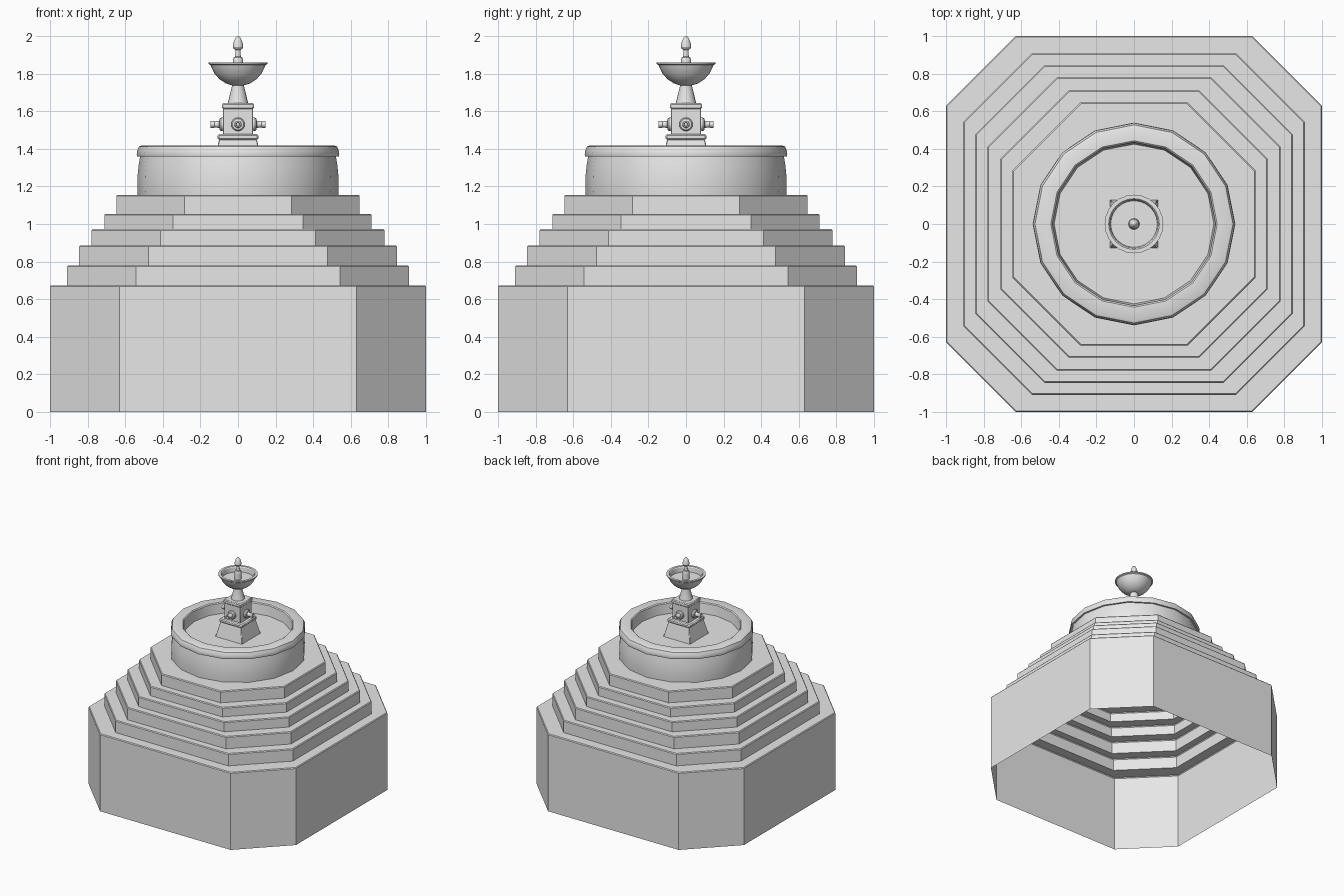
import bpy
import bmesh
from math import cos, sin, pi, radians
from mathutils import Matrix

cube = bpy.data.objects.get("Cube")
if cube:
    bpy.data.objects.remove(cube, do_unlink=True)

stone = bpy.data.materials.new("pale grey stone")
stone.use_nodes = True
GREY = (0.8, 0.8, 0.8, 1)
stone.diffuse_color = GREY
stone.node_tree.nodes["Principled BSDF"].inputs["Base Color"].default_value = GREY


def circle(r, z, n):
    return [(r * cos(2 * pi * i / n), r * sin(2 * pi * i / n), z) for i in range(n)]


def square(r, z):
    return [(r, -r, z), (r, r, z), (-r, r, z), (-r, -r, z)]


def octagon(a, c, z):
    """Half width a, half length c of the axis-facing sides."""
    quarter = [(a, -c), (a, c)]
    pts = []
    for _ in range(4):
        pts += [(x, y, z) for x, y in quarter]
        quarter = [(-y, x) for x, y in quarter]
    return pts


def loft(name, rings, bottom=True, top=True, bevel=0, matrix=None):
    """Skin a stack of matching rings, smooth across shallow angles."""
    bm = bmesh.new()
    rows = [[bm.verts.new(p) for p in ring] for ring in rings]
    n = len(rows[0])
    for low, high in zip(rows, rows[1:]):
        for i in range(n):
            j = (i + 1) % n
            bm.faces.new((low[i], low[j], high[j], high[i]))
    if bottom:
        bm.faces.new(rows[0][::-1])
    if top:
        bm.faces.new(rows[-1])
    mesh = bpy.data.meshes.new(name)
    bm.to_mesh(mesh)
    bm.free()
    mesh.materials.append(stone)
    obj = bpy.data.objects.new(name, mesh)
    bpy.context.collection.objects.link(obj)
    if matrix:
        mesh.transform(matrix)
    if bevel:
        mod = obj.modifiers.new("soft edges", "BEVEL")
        mod.width = bevel
        mod.segments = 1
    bpy.ops.object.select_all(action="DESELECT")
    obj.select_set(True)
    bpy.context.view_layer.objects.active = obj
    bpy.ops.object.shade_smooth_by_angle(angle=radians(30))
    return obj


def turned(name, profile, n, **kw):
    return loft(name, [circle(r, z, n) for r, z in profile], **kw)


# Stepped octagonal base, a hollow shell open underneath
steps = [(1.0, 0.63, 0.674), (0.909, 0.543, 0.78), (0.845, 0.475, 0.886),
         (0.779, 0.412, 0.973), (0.711, 0.347, 1.054), (0.647, 0.284, 1.155)]
rings, floor = [], 0
for a, c, z in steps:
    rings += [octagon(a, c, floor), octagon(a, c, z - 0.007),
              octagon(a - 0.006, c - 0.0025, z)]
    floor = z
loft("stepped_base", rings, bottom=False)

# Round basin with an overhanging rim and a sunken floor
turned("basin", [(0.533, 1.15), (0.536, 1.2), (0.534, 1.26), (0.529, 1.31),
                 (0.521, 1.358), (0.536, 1.358), (0.539, 1.368), (0.536, 1.39),
                 (0.527, 1.412), (0.515, 1.417), (0.443, 1.417), (0.435, 1.41),
                 (0.425, 1.325)], 16)

# Square pedestal
loft("pedestal_foot", [square(0.13, 1.32), square(0.1, 1.452)], bevel=0.004)
loft("pedestal_plinth", [square(0.109, 1.448), square(0.109, 1.478)], bevel=0.008)
loft("pedestal_block", [square(0.079, 1.47), square(0.079, 1.615)], bevel=0.003)
loft("pedestal_cap", [square(0.085, 1.61), square(0.085, 1.643)], bevel=0.007)

# Four water spouts, one on each side of the block
spout = [(0.036, 0.07), (0.036, 0.09), (0.03, 0.098), (0.019, 0.1),
         (0.016, 0.125), (0.018, 0.128), (0.018, 0.145), (0.011, 0.145),
         (0.009, 0.11)]
for k, side in enumerate(("left", "back", "right", "front")):
    place = (Matrix.Translation((0, 0, 1.53)) @ Matrix.Rotation(k * pi / 2, 4, "Z")
             @ Matrix.Rotation(pi / 2, 4, "Y"))
    turned("spout_" + side, spout, 16, matrix=place)

# Tapered column under the bowl
turned("column", [(0.054, 1.64), (0.05, 1.66), (0.032, 1.735), (0.032, 1.75)], 20)

# Upper bowl
turned("bowl", [(0.035, 1.738), (0.065, 1.748), (0.098, 1.77), (0.125, 1.8),
                (0.142, 1.835), (0.146, 1.845), (0.156, 1.851), (0.156, 1.86),
                (0.135, 1.86), (0.129, 1.853), (0.124, 1.815)], 24)

# Finial on a slim stem
turned("finial", [(0.03, 1.81), (0.027, 1.86), (0.027, 1.875), (0.022, 1.886),
                  (0.015, 1.89), (0.013, 1.925), (0.023, 1.932), (0.028, 1.942),
                  (0.027, 1.955), (0.019, 1.98), (0.009, 1.996), (0.002, 2.0)], 16)
